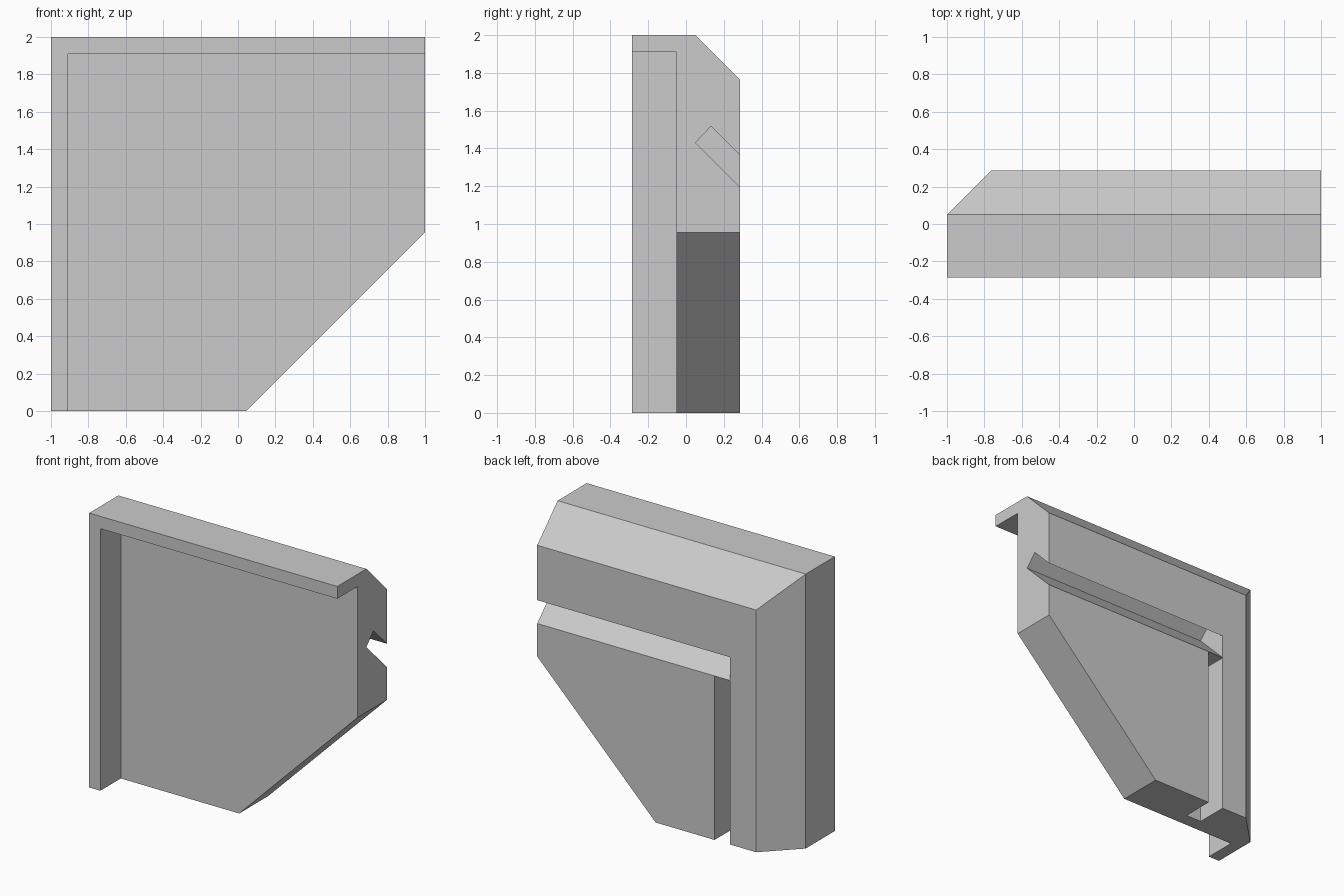
import bpy, bmesh

default = bpy.data.objects.get("Cube")
if default:
    bpy.data.objects.remove(default, do_unlink=True)

# Single plain grey material
GREY = (0.6, 0.6, 0.6, 1.0)
grey = bpy.data.materials.new("plain_grey")
grey.use_nodes = True
grey.diffuse_color = GREY
grey.node_tree.nodes["Principled BSDF"].inputs["Base Color"].default_value = GREY


def prism(name, profile, axis, lo, hi):
    """Extrude a 2D profile (the two remaining axes, in order) along axis."""
    def place(p, t):
        co = list(p)
        co.insert("xyz".index(axis), t)
        return co
    bm = bmesh.new()
    ends = [[bm.verts.new(place(p, t)) for p in profile] for t in (lo, hi)]
    for ring in ends:
        bm.faces.new(ring)
    n = len(profile)
    for i in range(n):
        j = (i + 1) % n
        bm.faces.new((ends[0][i], ends[0][j], ends[1][j], ends[1][i]))
    bmesh.ops.recalc_face_normals(bm, faces=bm.faces)
    mesh = bpy.data.meshes.new(name)
    bm.to_mesh(mesh)
    bm.free()
    mesh.materials.append(grey)
    ob = bpy.data.objects.new(name, mesh)
    bpy.context.collection.objects.link(ob)
    return ob


def rect(a0, a1, b0, b1):
    return [(a0, b0), (a1, b0), (a1, b1), (a0, b1)]


HALF = 0.285        # half the depth
WALL = -0.05        # front of the panel, behind the lips
BEVEL = 0.05        # where the back bevels start, and the groove floor
OUT = 0.2           # overshoot of the cutters
SLOT_LOW = 1.195    # lower mouth of the sloping slot
SLOT_END = -0.555   # end of the sloping slot

# Panel block with its lower corner cut off behind the lips
panel = prism("corner_panel", rect(-1, 1, 0, 2), "y", -HALF, HALF)

e = HALF - BEVEL + OUT
cutters = [
    # recess in the front that leaves the left and top lips
    prism("front_recess", rect(-0.91, 1 + OUT, -OUT, 1.91), "y", -HALF - OUT, WALL),
    # diagonal lower corner
    prism("corner_cut", [(0.045 - OUT, -OUT), (1 + OUT, -OUT), (1 + OUT, 0.955 + OUT)],
          "y", -HALF - OUT, HALF + OUT),
    # mitred bevels on the back
    prism("top_bevel", [(BEVEL - OUT, 2 + OUT), (BEVEL + e, 2 - e), (BEVEL + e, 2 + OUT)],
          "x", -1 - OUT, 1 + OUT),
    prism("side_bevel", [(-1 - OUT, BEVEL - OUT), (-1 + e, BEVEL + e), (-1 - OUT, BEVEL + e)],
          "z", -OUT, 2 + OUT),
    # sloping slot across the back
    prism("sloping_slot", [(BEVEL, 1.43), (0.1325, 1.5175),
                           (HALF + OUT, 1.365 - OUT), (HALF + OUT, SLOT_LOW - OUT)],
          "x", SLOT_END, 1 + OUT),
    # upright slot below it
    prism("upright_slot", rect(SLOT_END, -0.43, BEVEL, HALF + OUT), "z", -OUT, SLOT_LOW - 0.003),
]

for cutter in cutters:
    cutter.hide_render = True
    mod = panel.modifiers.new(cutter.name, "BOOLEAN")
    mod.operation = "DIFFERENCE"
    mod.solver = "EXACT"
    mod.object = cutter

# Bake the cuts and remove the cutters
bpy.context.view_layer.update()
graph = bpy.context.evaluated_depsgraph_get()
baked = bpy.data.meshes.new_from_object(panel.evaluated_get(graph))
panel.modifiers.clear()
panel.data = baked
baked.name = "corner_panel"
for cutter in cutters:
    bpy.data.objects.remove(cutter, do_unlink=True)
baked.materials.clear()
baked.materials.append(grey)
for face in baked.polygons:
    face.material_index = 0
    face.use_smooth = False
